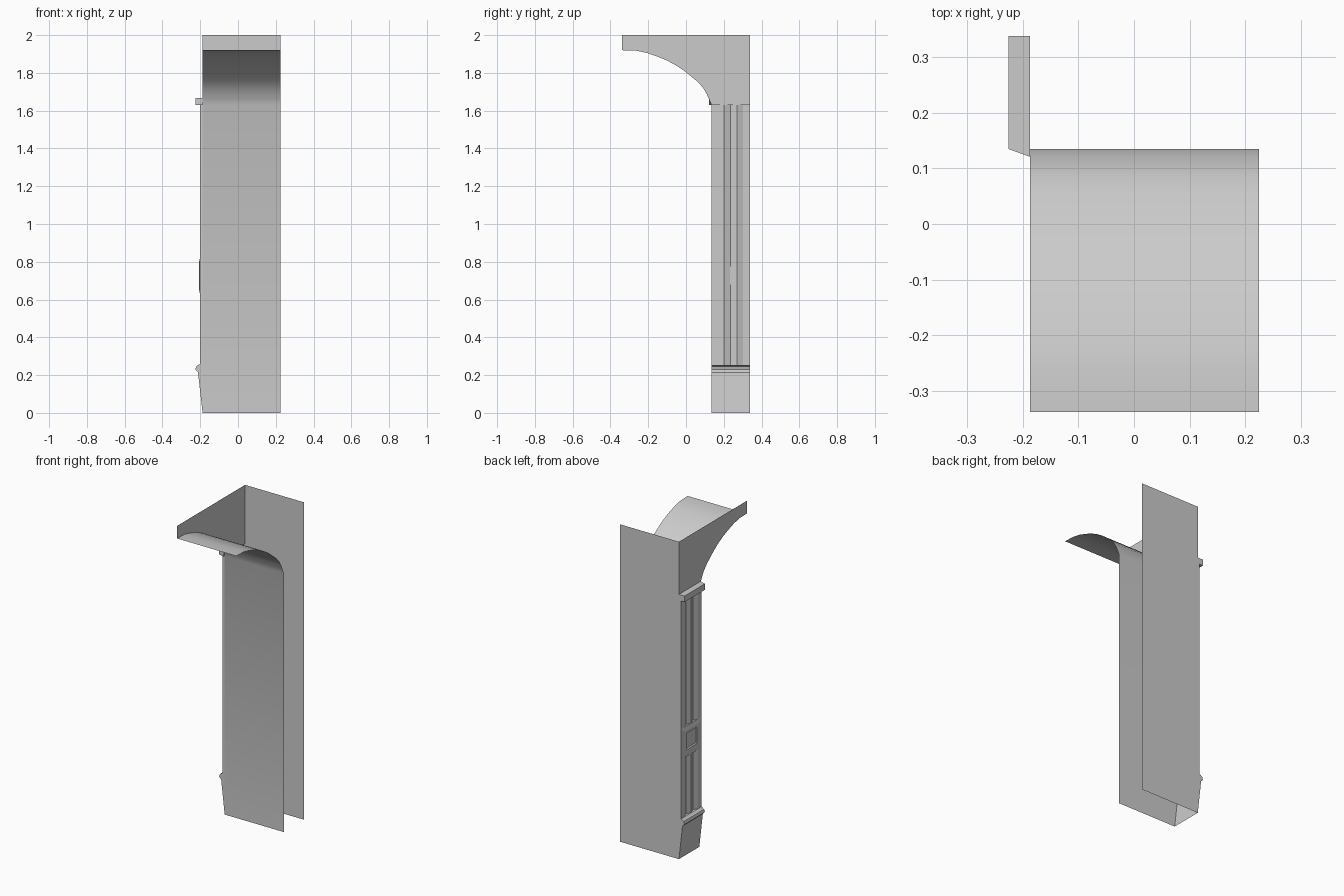
import bpy, bmesh
from mathutils import Vector

if "Cube" in bpy.data.objects:
    bpy.data.objects.remove(bpy.data.objects["Cube"])

L, R = -0.1875, 0.225        # wall side planes in x
F, B = 0.135, 0.338          # pier front and back in y


def make(name, verts, faces):
    me = bpy.data.meshes.new(name)
    me.from_pydata([tuple(v) for v in verts], [], faces)
    me.update()
    ob = bpy.data.objects.new(name, me)
    bpy.context.collection.objects.link(ob)
    return ob


def sweep(name, pts, vec, caps=False):
    """Extrude an open profile along a vector, leaving its back open."""
    n = len(pts)
    verts = [Vector(p) for p in pts] + [Vector(p) + Vector(vec) for p in pts]
    faces = [(i, i + 1, n + i + 1, n + i) for i in range(n - 1)]
    if caps:
        faces += [tuple(reversed(range(n))), tuple(range(n, 2 * n))]
    return make(name, verts, faces)


def rect(x, y0, y1, z0, z1):
    return [(x, y0, z0), (x, y0, z1), (x, y1, z1), (x, y1, z0)]


# arch underside curve (y, z)
arch = [(-B, 1.92), (-0.265, 1.918), (-0.205, 1.905), (-0.15, 1.886), (-0.10, 1.865),
        (-0.053, 1.84), (-0.015, 1.815), (0.02, 1.787), (0.057, 1.757), (0.09, 1.722),
        (0.11, 1.687), (0.12, 1.665), (F, 1.63)]

# curved soffit running down into the pier front, smooth
soffit = sweep("arch_soffit_and_pier_front",
               [(L, y, z) for y, z in arch + [(F, 0)]], (R - L, 0, 0))
for p in soffit.data.polygons:
    p.use_smooth = True
soffit.data.flip_normals()

# flat back panel
make("back_panel", [(L, B, 0), (L, B, 2), (R, B, 2), (R, B, 0)], [(0, 1, 2, 3)])

# flat spandrel above the arch on the outer side
side = [(L, y, z) for y, z in arch] + [(L, B, 1.63), (L, B, 2), (L, -B, 2)]
make("spandrel", side, [tuple(reversed(range(len(side))))])

# fluted pilaster shaft with two V grooves
P = -0.201
shaft = [(L, F), (P, F), (P, 0.167), (L, 0.2), (P, 0.235), (L, 0.27), (P, 0.303), (P, B), (L, B)]
sweep("fluted_pilaster", [(x, y, 0.25) for x, y in shaft], (0, 0, 1.38)).data.flip_normals()

# capital slab
foot = [(L, 0.121), (-0.226, F), (-0.226, B), (L, B)]
sweep("capital", [(x, y, 1.63) for x, y in foot], (0, 0, 0.038), caps=True).data.flip_normals()

# flared pedestal with moulding
base = [(L, 0), (-0.212, 0.215), (-0.226, 0.229), (-0.221, 0.246), (-0.204, 0.258), (L, 0.258)]
sweep("pedestal", [(x, F, z) for x, z in base], (0, B - F, 0), caps=True)

# bevelled middle block with a recessed square panel
rings = [rect(L, F, B, 0.628, 0.822), rect(-0.201, F, B, 0.628, 0.822),
         rect(-0.207, 0.165, 0.308, 0.655, 0.797), rect(-0.207, 0.184, 0.289, 0.676, 0.779),
         rect(-0.2, 0.188, 0.285, 0.68, 0.775)]
faces = [(4 * k + i, 4 * k + (i + 1) % 4, 4 * k + 4 + (i + 1) % 4, 4 * k + 4 + i)
         for k in range(4) for i in range(4)] + [(16, 17, 18, 19)]
block = make("middle_block", [v for r in rings for v in r], faces)
block.data.flip_normals()
bm = bmesh.new()
bm.from_mesh(block.data)
bm.faces.ensure_lookup_table()
if bm.faces[-1].normal.x > 0:
    bmesh.ops.reverse_faces(bm, faces=bm.faces)
bm.to_mesh(block.data)
bm.free()
